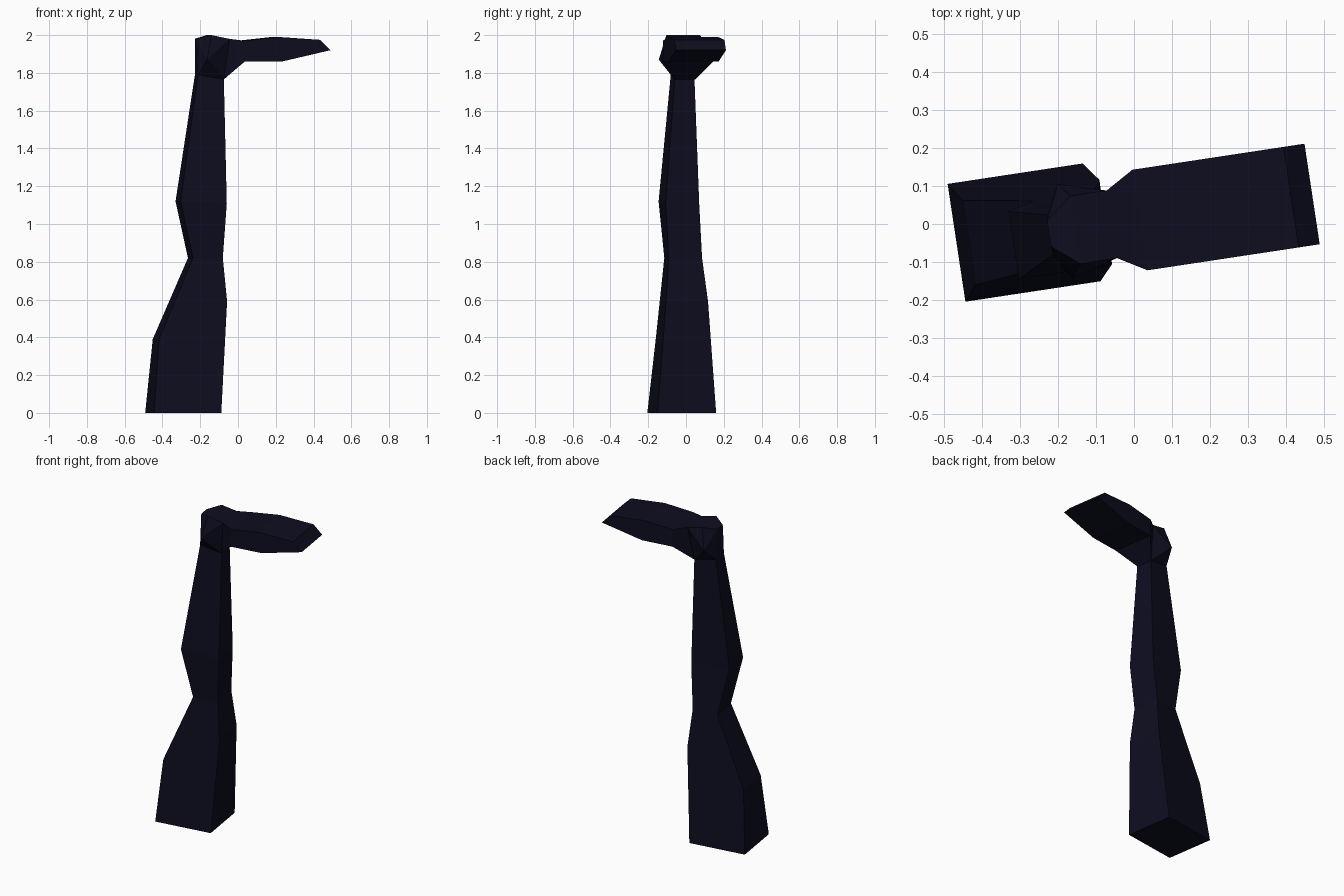
import bpy
import bmesh
from math import radians
from mathutils import Matrix

cube = bpy.data.objects.get("Cube")
if cube:
    bpy.data.objects.remove(cube)

navy = bpy.data.materials.new("dark_navy")
navy.use_nodes = True
navy.diffuse_color = (0.004, 0.004, 0.014, 1)
navy.node_tree.nodes["Principled BSDF"].inputs["Base Color"].default_value = navy.diffuse_color

TURN = Matrix.Rotation(radians(8.6), 4, "Z")  # whole leg is turned slightly
MID = 0.008                                  # sideways centre of the foot


def finish(bm, name):
    bmesh.ops.recalc_face_normals(bm, faces=bm.faces)
    bm.transform(TURN)
    mesh = bpy.data.meshes.new(name)
    bm.to_mesh(mesh)
    bm.free()
    mesh.materials.append(navy)
    obj = bpy.data.objects.new(name, mesh)
    bpy.context.collection.objects.link(obj)


def loft(name, rings, cap_start=False, cap_end=False):
    """Join four-cornered rings into a flat-faced tube."""
    bm = bmesh.new()
    loops = [[bm.verts.new(p) for p in ring] for ring in rings]
    for a, b in zip(loops, loops[1:]):
        for i in range(4):
            j = (i + 1) % 4
            bm.faces.new((a[i], a[j], b[j], b[i]))
    if cap_start:
        bm.faces.new(loops[0])
    if cap_end:
        bm.faces.new(loops[-1])
    finish(bm, name)


def leg_ring(back, front, lo, hi):
    (xb, zb), (xf, zf) = back, front
    return [(xb, lo, zb), (xf, lo, zf), (xf, hi, zf), (xb, hi, zb)]


def foot_ring(top, bottom, half_top, half_bottom):
    (xt, zt), (xb, zb) = top, bottom
    return [(xt, MID - half_top, zt), (xt, MID + half_top, zt),
            (xb, MID + half_bottom, zb), (xb, MID - half_bottom, zb)]


# Leg: open end, calf or thigh swell, joint, swell, ankle
ankle = leg_ring((-0.222, 1.79), (-0.083, 1.765), -0.048, 0.058)
loft("leg", [
    leg_ring((-0.47, 0), (-0.11, 0), -0.136, 0.178),
    leg_ring((-0.437, 0.39), (-0.073, 0.59), -0.096, 0.129),
    leg_ring((-0.253, 0.82), (-0.093, 0.82), -0.078, 0.1),
    leg_ring((-0.322, 1.12), (-0.075, 1.11), -0.098, 0.082),
    ankle,
], cap_start=True)

# Heel: faceted block with ankle bumps on both sides
heel = bmesh.new()
points = list(ankle)
for x, half, z in [(-0.183, 0.126, 1.87), (-0.225, 0.035, 1.98),
                   (-0.155, 0.09, 2.0), (-0.058, 0.09, 1.98)]:
    points += [(x, MID + side * half, z) for side in (-1, 1)]
for p in points:
    heel.verts.new(p)
bmesh.ops.convex_hull(heel, input=heel.verts)
finish(heel, "heel")

# Foot: instep, ball and sloping toe
loft("foot", [
    foot_ring((-0.058, 1.98), (-0.083, 1.765), 0.09, 0.053),
    foot_ring((0.017, 1.97), (0.017, 1.86), 0.134, 0.134),
    foot_ring((0.2, 1.99), (0.215, 1.86), 0.134, 0.134),
    foot_ring((0.42, 1.975), (0.476, 1.92), 0.134, 0.134),
], cap_end=True)
